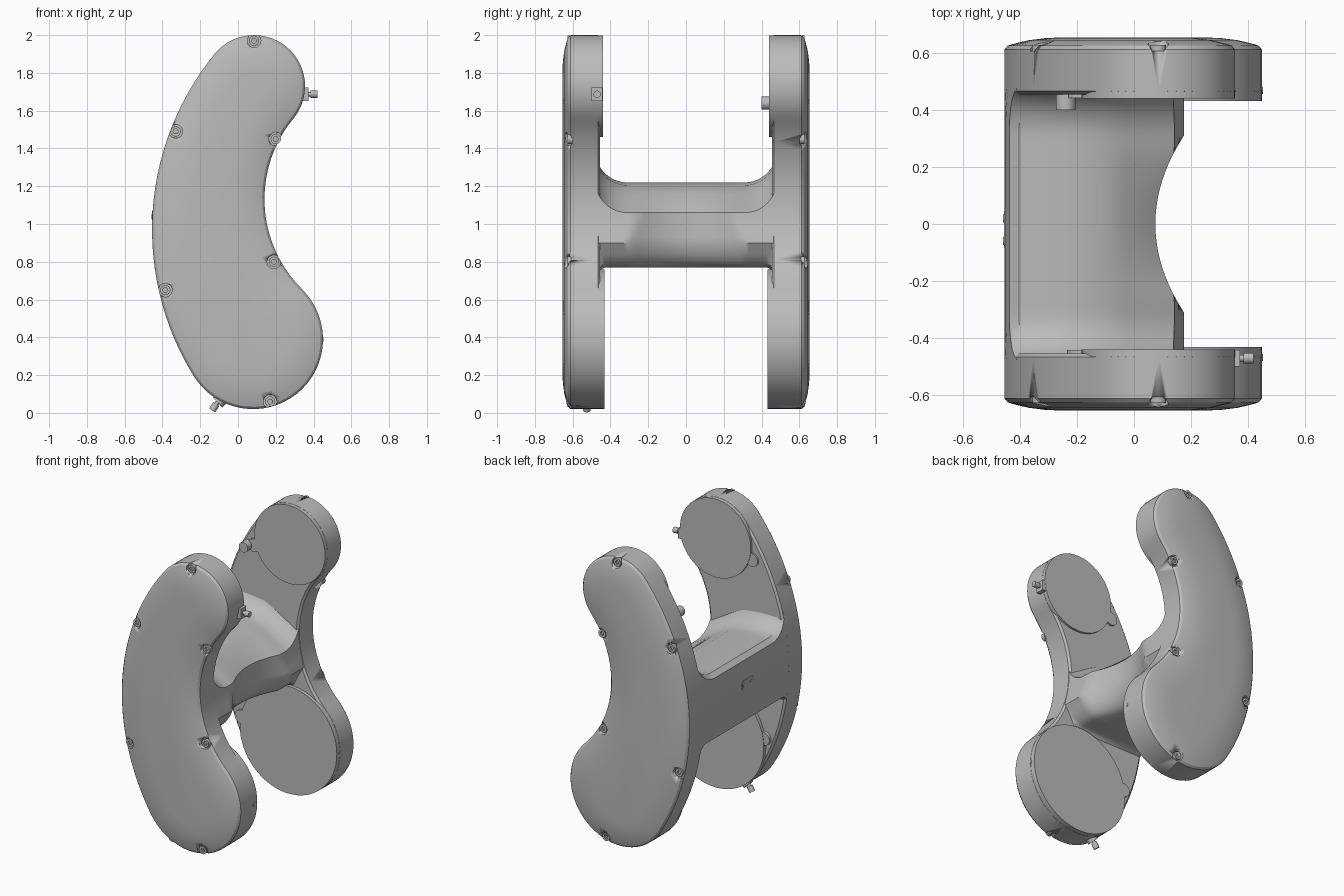
import bpy, bmesh
from math import sin, cos, atan2, pi, sqrt, radians
from mathutils import Vector

cube = bpy.data.objects.get("Cube")
if cube:
    bpy.data.objects.remove(cube, do_unlink=True)

grey = bpy.data.materials.new("plain grey")
grey.use_nodes = True
COLOUR = (0.5, 0.5, 0.5, 1)
grey.diffuse_color = COLOUR
grey.node_tree.nodes["Principled BSDF"].inputs["Base Color"].default_value = COLOUR

# Arcs of the kidney outline in x, z: centre and radius
TOP, TOP_R = Vector((0.085, 1.73)), 0.27
LOW, LOW_R = Vector((0.08, 0.39)), 0.37
BACK, BACK_R = Vector((1.018, 0.97)), 1.473
WAIST, WAIST_R = Vector((0.81, 1.132)), 0.67


def finish(name, bm, angle=32):
    bmesh.ops.recalc_face_normals(bm, faces=bm.faces)
    mesh = bpy.data.meshes.new(name)
    bm.to_mesh(mesh)
    bm.free()
    mesh.materials.append(grey)
    obj = bpy.data.objects.new(name, mesh)
    bpy.context.collection.objects.link(obj)
    bpy.ops.object.select_all(action='DESELECT')
    obj.select_set(True)
    bpy.context.view_layer.objects.active = obj
    bpy.ops.object.shade_smooth_by_angle(angle=radians(angle))
    return obj


def loft(name, rings, angle=32):
    """Skin a list of closed rings and cap both ends."""
    bm = bmesh.new()
    loops = [[bm.verts.new(p) for p in ring] for ring in rings]
    n = len(loops[0])
    for a, b in zip(loops, loops[1:]):
        for i in range(n):
            j = (i + 1) % n
            bm.faces.new((a[i], a[j], b[j], b[i]))
    bm.faces.new(loops[0])
    bm.faces.new(loops[-1])
    return finish(name, bm, angle)


def rod(name, start, end, radius, sides=24):
    start, end = Vector(start), Vector(end)
    axis = end - start
    turn = Vector((0, 0, 1)).rotation_difference(axis)
    circle = [turn @ Vector((radius * cos(2 * pi * i / sides), radius * sin(2 * pi * i / sides), 0))
              for i in range(sides)]
    return loft(name, [[start + p for p in circle], [end + p for p in circle]])


def carve(obj, cutter):
    mod = obj.modifiers.new("cut", 'BOOLEAN')
    mod.operation, mod.solver, mod.object = 'DIFFERENCE', 'EXACT', cutter
    cutter.hide_render = True
    bpy.context.view_layer.objects.active = obj
    bpy.ops.object.modifier_apply(modifier=mod.name)
    bpy.data.objects.remove(cutter, do_unlink=True)


def heading(a, b):
    return atan2(b.y - a.y, b.x - a.x)


def outline(inset):
    """Kidney outline, counter-clockwise, as four tangent arcs."""
    up_in, low_in = heading(TOP, WAIST), heading(LOW, WAIST)
    up_out, low_out = heading(BACK, TOP), heading(BACK, LOW) % (2 * pi)
    arcs = [(TOP, TOP_R - inset, up_in, up_out, 28),
            (BACK, BACK_R - inset, up_out, low_out, 32),
            (LOW, LOW_R - inset, low_out, low_in + 2 * pi, 32),
            (WAIST, WAIST_R + inset, low_in + pi, up_in + pi, 20)]
    pts = []
    for c, r, a0, a1, n in arcs:
        for i in range(n):
            a = a0 + (a1 - a0) * i / n
            pts.append((c.x + r * cos(a), c.y + r * sin(a)))
    return pts


# Side plates: inner edge, wall, then the sloped cover (y, inset)
PROFILE = [(0.455, 0.014), (0.467, 0), (0.612, 0), (0.626, 0.012), (0.632, 0.03),
           (0.645, 0.085), (0.652, 0.14), (0.655, 0.2)]
SCREWS = [(0.085, 1.97), (-0.33, 1.49), (0.2, 1.45), (0.19, 0.8), (-0.385, 0.65), (0.17, 0.06)]

for side, label in ((-1, "front"), (1, "rear")):
    plate = loft(label + "_side_plate",
                 [[(x, side * y, z) for x, z in outline(d)] for y, d in PROFILE], 25)

    # Counterbored socket screws round the cover
    for k, (x, z) in enumerate(SCREWS):
        carve(plate, rod("cutter", (x, side * 0.608, z), (x, side * 0.7, z), 0.036))
        head = rod(f"{label}_screw_{k + 1}", (x, side * 0.6, z), (x, side * 0.628, z), 0.027)
        carve(head, rod("cutter", (x, side * 0.616, z), (x, side * 0.7, z), 0.014, 6))

    # Flat round pads with a small cam lobe, on the inner face
    for name, c, r, depth, lobe in (("upper", TOP, TOP_R, 0.44, (-0.19, 1.65)),
                                    ("lower", LOW, LOW_R, 0.432, (-0.285, 0.45))):
        rod(f"{label}_{name}_pad", (c.x, side * 0.48, c.y), (c.x, side * depth, c.y), r - 0.001, 64)
        rod(f"{label}_{name}_pad_lobe", (lobe[0], side * 0.47, lobe[1]),
            (lobe[0], side * (depth + 0.003), lobe[1]), 0.045)

    # Pin in the rim of the lower end
    rod(label + "_rim_pin", (0.43, side * 0.468, 0.39), (0.453, side * 0.468, 0.39), 0.012, 16)


def back_x(z):
    return BACK.x - sqrt(BACK_R ** 2 - (z - BACK.y) ** 2)


def waist_x(z):
    return WAIST.x - sqrt(WAIST_R ** 2 - (z - WAIST.y) ** 2)


def bridge_ring(y):
    """Cross-section of the bridge: flared ends, waisted front."""
    a = abs(y)
    top, low = 1.22, 0.77
    if a > 0.31:
        top += 0.17 - sqrt(0.17 ** 2 - min(a - 0.31, 0.168) ** 2)
    if a > 0.42:
        low -= 0.04 - sqrt(0.04 ** 2 - min(a - 0.42, 0.039) ** 2)
    front = 0.075 + 0.1 * min(a / 0.31, 1) ** 2
    pts = [(back_x(top - 0.025), top - 0.025), (back_x(top) + 0.03, top), (-0.25, top),
           (-0.12, top - 0.015), (-0.03, top - 0.06)]
    for t in range(7):
        z = top - 0.16 + (0.9 - top + 0.16) * t / 6
        pts.append((min(front, waist_x(z) - 0.002), z))
    shelf = min(front, 0.16)
    pts += [(shelf - 0.02, 0.84), (shelf - 0.055, low + 0.02), (shelf - 0.1, low),
            (back_x(low) + 0.02, low)]
    for t in range(8):
        z = low + 0.015 + (top - low - 0.04) * t / 8
        pts.append((back_x(z), z))
    return [(x, y, z) for x, z in pts]


# Bridge between the plates
half = [0.31 * i / 10 for i in range(11)] + [0.31 + 0.168 * sin(pi / 2 * i / 12) for i in range(1, 13)]
loft("bridge", [bridge_ring(y) for y in [-y for y in reversed(half[1:])] + half], 35)

# Small cover plate with two screws on the back of the bridge
bm = bmesh.new()
bmesh.ops.create_cube(bm, size=1)
bmesh.ops.scale(bm, vec=(0.008, 0.13, 0.06), verts=bm.verts)
bmesh.ops.translate(bm, vec=(-0.452, -0.02, 1.04), verts=bm.verts)
bmesh.ops.bevel(bm, geom=[e for e in bm.edges if abs(e.verts[0].co.x - e.verts[1].co.x) > 0.001],
                offset=0.012, segments=3, affect='EDGES')
finish("back_cover_plate", bm)
for k, y in enumerate((-0.06, 0.02)):
    rod(f"back_cover_screw_{k + 1}", (-0.45, y, 1.04), (-0.459, y, 1.04), 0.014, 16)

# Peg on the inner face of the rear plate
rod("rear_peg", (-0.24, 0.47, 1.64), (-0.24, 0.4, 1.64), 0.034)

# Fitting on the rim of the front plate, upper end
bm = bmesh.new()
bmesh.ops.create_cube(bm, size=1)
bmesh.ops.scale(bm, vec=(0.04, 0.058, 0.07), verts=bm.verts)
bmesh.ops.translate(bm, vec=(0.352, -0.471, 1.687), verts=bm.verts)
finish("upper_fitting_base", bm)
rod("upper_fitting_stem", (0.36, -0.471, 1.687), (0.4, -0.471, 1.687), 0.012, 16)
rod("upper_fitting_tip", (0.385, -0.471, 1.687), (0.42, -0.471, 1.687), 0.019)

# Fitting under the front plate, lower end
rod("lower_fitting_base", (-0.06, -0.525, 0.1), (-0.108, -0.525, 0.055), 0.036)
rod("lower_fitting_stem", (-0.09, -0.525, 0.08), (-0.12, -0.525, 0.04), 0.012, 16)
rod("lower_fitting_tip", (-0.115, -0.525, 0.047), (-0.137, -0.525, 0.013), 0.019)
